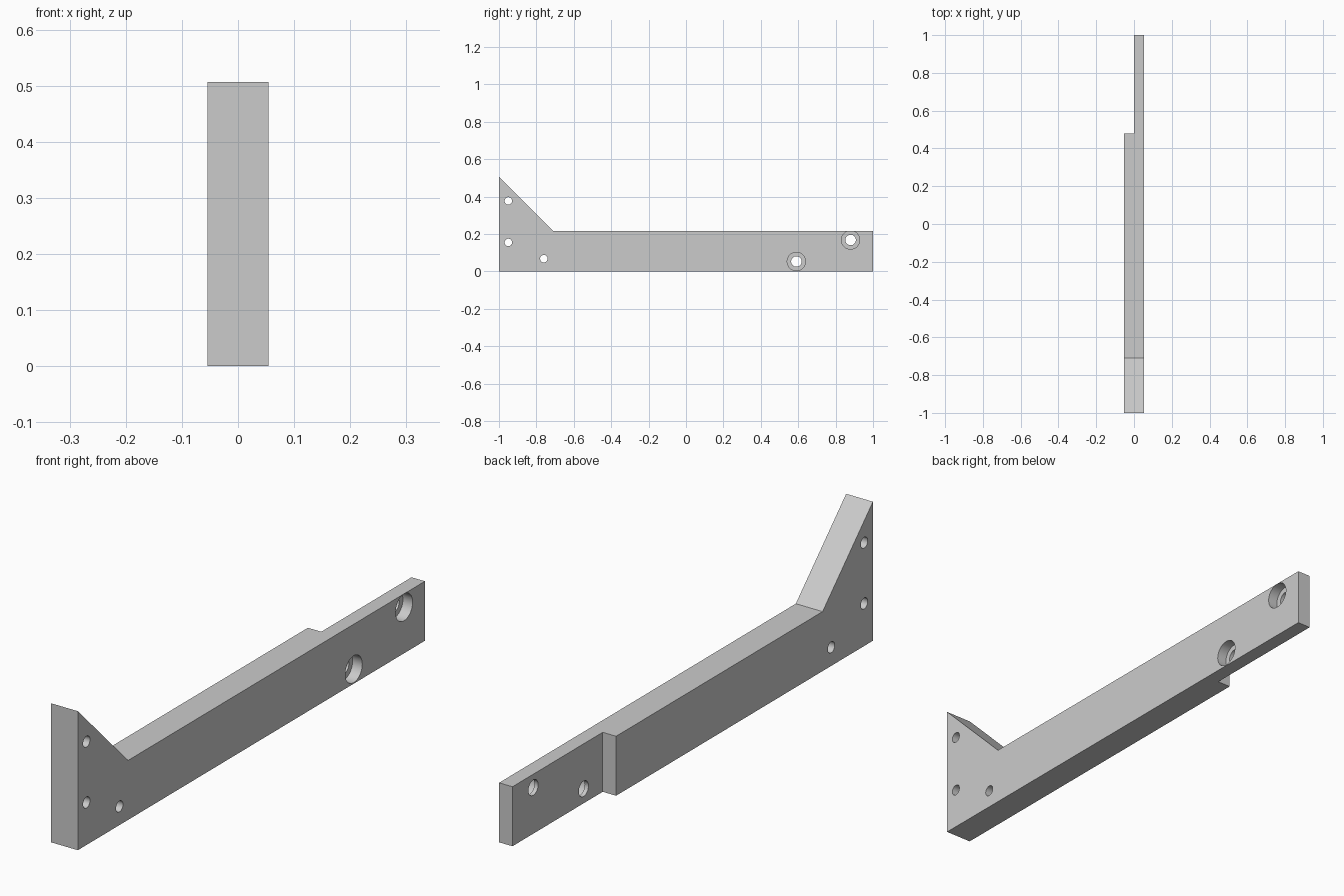
import bpy, bmesh, math
from mathutils import Matrix

if "Cube" in bpy.data.objects:
    bpy.data.objects.remove(bpy.data.objects["Cube"])

grey = bpy.data.materials.new("plain grey")
grey.use_nodes = True
grey.diffuse_color = (0.6, 0.6, 0.6, 1)
grey.node_tree.nodes["Principled BSDF"].inputs["Base Color"].default_value = (0.6, 0.6, 0.6, 1)

HALF = 0.054      # half the thickness
HEIGHT = 0.217    # height of the bar


def make_object(name, bm):
    bmesh.ops.recalc_face_normals(bm, faces=bm.faces[:])
    mesh = bpy.data.meshes.new(name)
    bm.to_mesh(mesh)
    bm.free()
    mesh.materials.append(grey)
    obj = bpy.data.objects.new(name, mesh)
    bpy.context.collection.objects.link(obj)
    return obj


def cylinder(bm, y, z, radius, x0, x1):
    place = Matrix.Translation(((x0 + x1) / 2, y, z)) @ Matrix.Rotation(math.pi / 2, 4, 'Y')
    bmesh.ops.create_cone(bm, cap_ends=True, segments=48, radius1=radius,
                          radius2=radius, depth=x1 - x0, matrix=place)


def cut(target, name, bm):
    cutter = make_object(name, bm)
    mod = target.modifiers.new(name, 'BOOLEAN')
    mod.operation = 'DIFFERENCE'
    mod.solver = 'EXACT'
    mod.object = cutter
    bpy.context.view_layer.objects.active = target
    bpy.ops.object.modifier_apply(modifier=name)
    bpy.data.objects.remove(cutter)


# Bar with the triangular upright at the front, extruded across x
bm = bmesh.new()
profile = [(-1, 0), (1, 0), (1, HEIGHT), (-0.71, HEIGHT), (-1, 0.507)]
face = bm.faces.new([bm.verts.new((-HALF, y, z)) for y, z in profile])
extruded = bmesh.ops.extrude_face_region(bm, geom=[face])["geom"]
bmesh.ops.translate(bm, vec=(2 * HALF, 0, 0),
                    verts=[v for v in extruded if isinstance(v, bmesh.types.BMVert)])
bracket = make_object("bracket_arm", bm)

# Half-thickness step at the back end
bm = bmesh.new()
bmesh.ops.create_cube(bm, size=1, matrix=Matrix.Translation((-0.5, 0.98, 0.1))
                      @ Matrix.Diagonal((1, 1, 1, 1)))
cut(bracket, "step_cutter", bm)

# Small mounting holes and the through holes at the back end
bolts = [(0.59, 0.053), (0.88, 0.168)]
bm = bmesh.new()
for y, z in [(-0.95, 0.377), (-0.95, 0.155), (-0.76, 0.068)]:
    cylinder(bm, y, z, 0.02, -0.1, 0.1)
for y, z in bolts:
    cylinder(bm, y, z, 0.028, -0.1, 0.1)
cut(bracket, "hole_cutter", bm)

# Counterbores on the left side
bm = bmesh.new()
for y, z in bolts:
    cylinder(bm, y, z, 0.049, 0.015, 0.1)
cut(bracket, "counterbore_cutter", bm)

bpy.ops.object.select_all(action='DESELECT')
bracket.select_set(True)
bpy.context.view_layer.objects.active = bracket
bpy.ops.object.shade_smooth_by_angle(angle=math.radians(30))
